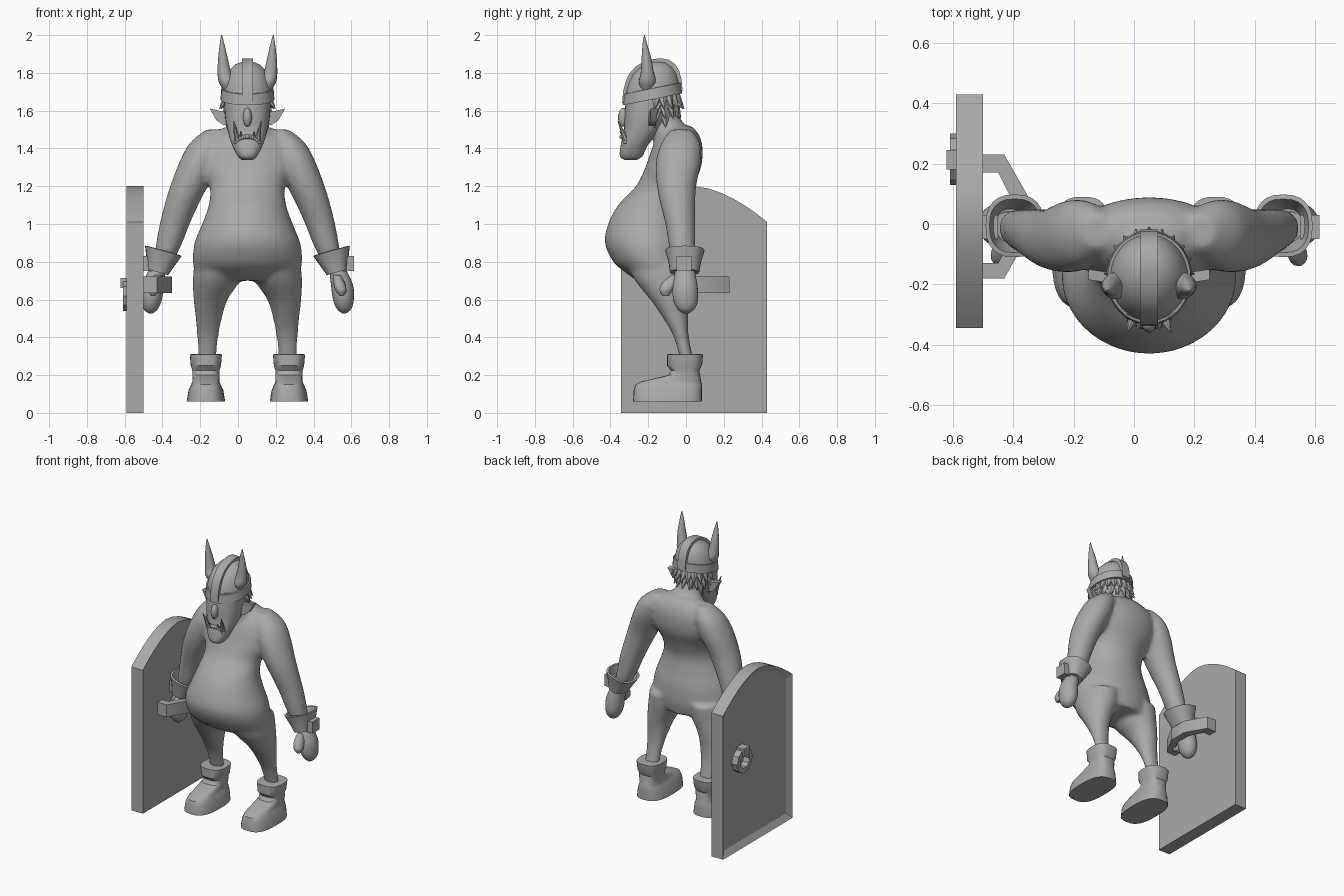
import bpy, bmesh, math
from mathutils import Vector, Matrix

cube = bpy.data.objects.get("Cube")
if cube:
    bpy.data.objects.remove(cube)

CENTRE = 0.05      # the figure stands slightly left of the middle
SIDES = (1, -1)

grey = bpy.data.materials.new("plain grey")
grey.use_nodes = True
grey.diffuse_color = (0.4, 0.4, 0.4, 1)
for node in grey.node_tree.nodes:
    if node.type == 'BSDF_PRINCIPLED':
        node.inputs["Base Color"].default_value = grey.diffuse_color


def finish(bm, name, offset=CENTRE, angle=35):
    bmesh.ops.recalc_face_normals(bm, faces=bm.faces[:])
    mesh = bpy.data.meshes.new(name)
    bm.to_mesh(mesh)
    bm.free()
    mesh.materials.append(grey)
    obj = bpy.data.objects.new(name, mesh)
    obj.location.x = offset
    bpy.context.collection.objects.link(obj)
    bpy.ops.object.select_all(action='DESELECT')
    obj.select_set(True)
    bpy.context.view_layer.objects.active = obj
    bpy.ops.object.shade_smooth_by_angle(angle=math.radians(angle))
    return obj


def spline(rings, steps):
    """Catmull-Rom interpolation between rings."""
    rows = [Vector(r) for r in rings]
    out = []
    for i in range(len(rows) - 1):
        a, b, c, d = rows[max(i - 1, 0)], rows[i], rows[i + 1], rows[min(i + 2, len(rows) - 1)]
        for k in range(steps):
            t = k / steps
            out.append(b + (c - a) * t / 2 + (a * 2 - b * 5 + c * 4 - d) * t * t / 2
                       + (b * 3 - a - c * 3 + d) * t ** 3 / 2)
    return out + [rows[-1]]


def loft(bm, rings, side=1, n=24, steps=4, power=2, tilt_x=0, tilt_y=0):
    """Rings are (z, x, front y, back y, half width), closed at both ends."""
    loops = []
    for z, x, front, back, half in spline(rings, steps):
        loop = []
        for k in range(n):
            a = math.tau * k / n
            c, s = math.cos(a), math.sin(a)
            dx = half * math.copysign(abs(c) ** (2 / power), c)
            dy = (back - front) / 2 * math.copysign(abs(s) ** (2 / power), s)
            loop.append(bm.verts.new((side * (x + dx), (front + back) / 2 + dy,
                                      z + tilt_x * dx + tilt_y * dy)))
        loops.append(loop)
    for lo, hi in zip(loops, loops[1:]):
        for k in range(n):
            bm.faces.new((lo[k], lo[k - 1], hi[k - 1], hi[k]))
    bm.faces.new(loops[0])
    bm.faces.new(loops[-1])


def prism(bm, outline, low, high, place):
    """Extrude a 2D outline; place(u, v, w) gives the position."""
    ends = [[bm.verts.new(place(u, v, w)) for u, v in outline] for w in (low, high)]
    for k in range(len(outline)):
        bm.faces.new((ends[0][k], ends[0][k - 1], ends[1][k - 1], ends[1][k]))
    return [bm.faces.new(e) for e in ends]


def spike(bm, base, tip, radius, n=8):
    base, tip = Vector(base), Vector(tip)
    d = tip - base
    m = Matrix.Translation((base + tip) / 2) @ d.to_track_quat('Z', 'Y').to_matrix().to_4x4()
    bmesh.ops.create_cone(bm, cap_ends=True, segments=n, radius1=radius, radius2=0.002,
                          depth=d.length, matrix=m)


def ball(bm, centre, size):
    bmesh.ops.create_uvsphere(bm, u_segments=16, v_segments=10, radius=1,
                              matrix=Matrix.Translation(centre) @ Matrix.Diagonal((*size, 1)))


# Body: torso, neck, arms and legs fused into one skin
bm = bmesh.new()
loft(bm, [(.7, 0, -.26, .03, .2), (.75, 0, -.33, .04, .27), (.8, 0, -.385, .045, .29),
          (.9, 0, -.43, .04, .28), (1, 0, -.412, .02, .24), (1.1, 0, -.36, .01, .205),
          (1.2, 0, -.265, .04, .2), (1.3, 0, -.215, .08, .25), (1.4, 0, -.18, .088, .25),
          (1.47, 0, -.14, .07, .2), (1.52, 0, -.09, .03, .1)], n=40)
loft(bm, [(1.42, 0, -.17, .05, .13), (1.5, 0, -.19, .015, .1), (1.56, 0, -.22, -.03, .085),
          (1.64, 0, -.24, -.06, .085)])
for s in SIDES:
    loft(bm, [(1.5, .17, -.08, .03, .05), (1.43, .215, -.13, .075, .09), (1.33, .255, -.16, .08, .105),
              (1.2, .31, -.155, .055, .1), (1.1, .35, -.135, .05, .09), (1, .385, -.11, .05, .08),
              (.88, .42, -.09, .05, .067), (.79, .45, -.07, .045, .05)], s)
    loft(bm, [(.8, .15, -.32, .04, .13), (.7, .165, -.27, .03, .125), (.6, .195, -.19, .02, .09),
              (.5, .205, -.12, .012, .07), (.4, .21, -.065, .016, .057), (.28, .215, -.03, .04, .05)], s)
body = finish(bm, "body")
fuse = body.modifiers.new("fuse", 'REMESH')
fuse.mode = 'VOXEL'
fuse.voxel_size = 0.014
fuse.use_smooth_shade = True
soften = body.modifiers.new("soften", 'SMOOTH')
soften.factor = 0.5
soften.iterations = 8

# Boots, cuffs, cuff buckles and mitten hands
for s in SIDES:
    label = "left" if s > 0 else "right"
    bm = bmesh.new()
    loft(bm, [(.06, .22, -.28, .085, .102), (.12, .22, -.277, .085, .092), (.15, .22, -.268, .085, .078),
              (.165, .22, -.24, .08, .072), (.2, .22, -.095, .075, .072), (.225, .22, -.08, .07, .072),
              (.25, .22, -.1, .085, .08), (.31, .22, -.1, .09, .085), (.312, .22, -.07, .06, .06)],
         s, n=32, steps=1, power=2.8)
    finish(bm, label + "_boot")
    bm = bmesh.new()
    loft(bm, [(.745, .475, -.085, .07, .055), (.8, .46, -.093, .08, .075), (.858, .445, -.11, .098, .097),
              (.86, .445, -.095, .083, .084), (.77, .46, -.06, .05, .045)],
         s, steps=1, power=2.5, tilt_x=.28)
    finish(bm, label + "_cuff")
    bm = bmesh.new()
    prism(bm, [(-.05, .75), (.03, .75), (.03, .83), (-.05, .83)], .5, .565,
          lambda u, v, w: (s * w, u, v))
    finish(bm, label + "_cuff_buckle")
    bm = bmesh.new()
    loft(bm, [(.78, .47, -.05, .04, .04), (.68, .5, -.07, .06, .058), (.6, .508, -.068, .064, .055),
              (.55, .512, -.045, .045, .038), (.527, .512, -.015, .015, .01)], s)
    loft(bm, [(.73, .475, -.08, -.02, .02), (.69, .485, -.125, -.04, .03), (.65, .495, -.14, -.07, .03),
              (.62, .5, -.125, -.09, .012)], s, n=16)
    finish(bm, label + "_hand", angle=60)

# Head with long jaw
bm = bmesh.new()
loft(bm, [(1.34, 0, -.325, -.26, .03), (1.36, 0, -.35, -.23, .052), (1.42, 0, -.345, -.2, .082),
          (1.5, 0, -.328, -.13, .106), (1.58, 0, -.325, -.08, .12), (1.7, 0, -.315, -.06, .125)],
     power=2.4, n=32)
finish(bm, "head", angle=60)

bm = bmesh.new()
ball(bm, (0, -.33, 1.565), (.024, .03, .05))
finish(bm, "nose", angle=60)

# Frowning lip as a chain of short links, and tusks
bm = bmesh.new()
for k in range(-5, 6):
    ball(bm, (k * .012, -.338 + abs(k) * .004, 1.462 - k * k * .0011), (.014, .015, .012))
finish(bm, "lip", angle=60)
bm = bmesh.new()
for s in SIDES:
    spike(bm, (s * .055, -.318, 1.445), (s * .072, -.36, 1.545), .018)
    spike(bm, (s * .035, -.325, 1.455), (s * .035, -.35, 1.49), .01)
finish(bm, "tusks")

# Ears
bm = bmesh.new()
for s in SIDES:
    prism(bm, [(.09, 1.6), (.14, 1.597), (.2, 1.612), (.165, 1.55), (.13, 1.525), (.1, 1.52)], -.2, -.165,
          lambda u, v, w: (s * u, w + (u - .1) * .15, v))
finish(bm, "ears")

# Hair locks in three tiers below the helmet
bm = bmesh.new()
for tier, (count, reach, top) in enumerate(((11, .165, 1.7), (9, .148, 1.65), (7, .125, 1.6))):
    for k in range(count):
        a = math.pi * (.02 + .96 * k / (count - 1))
        c, d = math.cos(a), math.sin(a)
        spike(bm, (c * .085, -.16 + d * .085, top), (c * reach * .9, -.175 + d * reach, top - .09), .04, 6)
finish(bm, "hair")

# Helmet: dome, band, crest and horns
dome = [(0, .148), (.06, .143), (.11, .13), (.15, .108), (.18, .075), (.196, .035), (.199, .005)]
mid_y, brim, lean = -.178, 1.66, .2
bm = bmesh.new()
loft(bm, [(brim + h, 0, mid_y - r, mid_y + r, r * .9) for h, r in dome], n=32, steps=1, tilt_y=lean)
finish(bm, "helmet_dome", angle=50)
bm = bmesh.new()
loft(bm, [(brim + h, 0, mid_y - r, mid_y + r, r * .91)
          for h, r in ((0, .14), (0, .157), (.058, .152), (.06, .13))], n=32, steps=1, tilt_y=lean)
finish(bm, "helmet_band")
bm = bmesh.new()
half = [(r + .012, h + .012) for h, r in dome]
outline = [(-r, h) for r, h in half] + [(r, h) for r, h in reversed(half)]
prism(bm, outline, -.03, .03, lambda u, v, w: (w, mid_y + u, brim + v + u * lean))
finish(bm, "helmet_crest")
bm = bmesh.new()
for s in SIDES:
    loft(bm, [(1.7, .1, -.23, -.19, .02), (1.75, .108, -.25, -.16, .043), (1.8, .122, -.24, -.17, .036),
              (1.88, .13, -.235, -.185, .025), (1.95, .134, -.23, -.205, .013), (2, .137, -.222, -.218, .002)],
         s, n=16)
finish(bm, "horns", angle=60)

# Shield: arched slab with a recessed outer face
bm = bmesh.new()
arch = [(.0425 + .3875 * math.sin(t), 1.01 + .19 * (math.cos(t) - .0))
        for t in (math.pi / 2 * k / 8 for k in range(-8, 9))]
arch = [(y, 1.2 - .19 * (abs(y - .0425) / .3875) ** 1.7) for y, _ in arch]
outer, inner = prism(bm, [(-.345, 0)] + arch + [(.43, 0)], -.59, -.5, lambda u, v, w: (w, u, v))
bmesh.ops.recalc_face_normals(bm, faces=bm.faces[:])
bmesh.ops.inset_region(bm, faces=[outer], thickness=.04, depth=-.025, use_even_offset=True)
finish(bm, "shield", 0, 20)

# Bent strap behind the shield
bm = bmesh.new()
prism(bm, [(-.5, .23), (-.43, .23), (-.35, .09), (-.35, -.04), (-.43, -.18), (-.5, -.18),
           (-.5, -.13), (-.45, -.13), (-.4, -.03), (-.4, .07), (-.45, .17), (-.5, .17)],
      .635, .722, lambda u, v, w: (u, v, w))
finish(bm, "shield_strap", 0)

# Ring and its bracket on the outer face
bm = bmesh.new()
for k in range(10):
    a, b = (math.tau * i / 10 for i in (k, k + 1))
    prism(bm, [(r * math.cos(t), r * math.sin(t)) for r, t in ((.05, a), (.085, a), (.085, b), (.05, b))],
          -.61, -.56, lambda u, v, w: (w, .215 + u, .62 + v))
bmesh.ops.remove_doubles(bm, verts=bm.verts[:], dist=.0005)
finish(bm, "shield_ring", 0)
bm = bmesh.new()
prism(bm, [(.18, .66), (.245, .66), (.245, .715), (.18, .715)], -.622, -.56, lambda u, v, w: (w, u, v))
finish(bm, "ring_bracket", 0)
